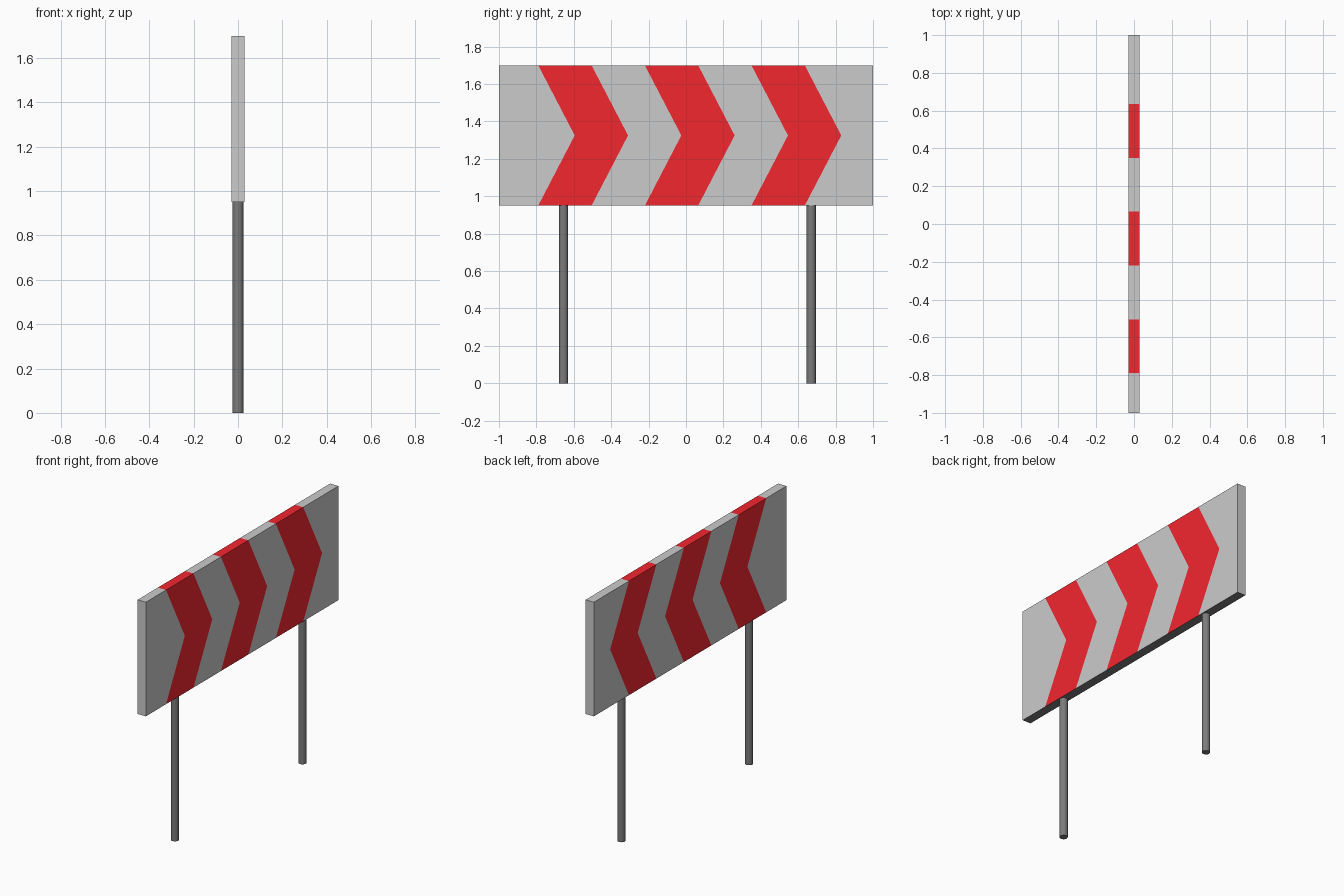
import bpy, bmesh, math

if "Cube" in bpy.data.objects:
    bpy.data.objects.remove(bpy.data.objects["Cube"])


def material(name, rgb):
    m = bpy.data.materials.new(name)
    m.diffuse_color = (*rgb, 1)
    m.use_nodes = True
    m.node_tree.nodes["Principled BSDF"].inputs["Base Color"].default_value = m.diffuse_color
    return m


pale = material("pale_grey", (0.8, 0.8, 0.8))
red = material("red", (0.9, 0.02, 0.03))
dark = material("dark_grey", (0.2, 0.2, 0.2))

HALF_X, Z0, Z1 = 0.03, 0.95, 1.70
LEAN, WIDTH, PITCH, START = 0.195, 0.285, 0.57, -0.79

# Stripe boundaries: (y at the top and bottom edges, y at mid height)
lines = [(-1, -1)]
for i in range(3):
    for y in (START + i * PITCH, START + i * PITCH + WIDTH):
        lines.append((y, y + LEAN))
lines.append((1, 1))

# Sign board: one closed panel divided into pale and red chevron stripes
bm = bmesh.new()
grid = []
for edge, mid in lines:
    rows = [(edge, Z0), (mid, (Z0 + Z1) / 2), (edge, Z1)]
    grid.append([[bm.verts.new((x, y, z)) for y, z in rows] for x in (-HALF_X, HALF_X)])


def face(verts, slot):
    bm.faces.new(verts).material_index = slot


for i, (a, b) in enumerate(zip(grid, grid[1:])):
    stripe = i % 2
    for side in (0, 1):
        for r in (0, 1):
            face((a[side][r], b[side][r], b[side][r + 1], a[side][r + 1]), stripe)
    face((a[0][2], a[1][2], b[1][2], b[0][2]), stripe)
    face((a[0][0], a[1][0], b[1][0], b[0][0]), 2)
for end in (grid[0], grid[-1]):
    for r in (0, 1):
        face((end[0][r], end[1][r], end[1][r + 1], end[0][r + 1]), 0)
bmesh.ops.recalc_face_normals(bm, faces=bm.faces)
mesh = bpy.data.meshes.new("sign_board")
bm.to_mesh(mesh)
bm.free()
for m in (pale, red, dark):
    mesh.materials.append(m)
bpy.context.collection.objects.link(bpy.data.objects.new("sign_board", mesh))

# Two round support posts
for name, y in (("left_post", -0.655), ("right_post", 0.67)):
    bpy.ops.mesh.primitive_cylinder_add(vertices=16, radius=0.025, depth=Z0, location=(0, y, Z0 / 2))
    post = bpy.context.object
    post.name = name
    post.data.materials.append(dark)
    bpy.ops.object.shade_smooth_by_angle(angle=math.radians(40))
